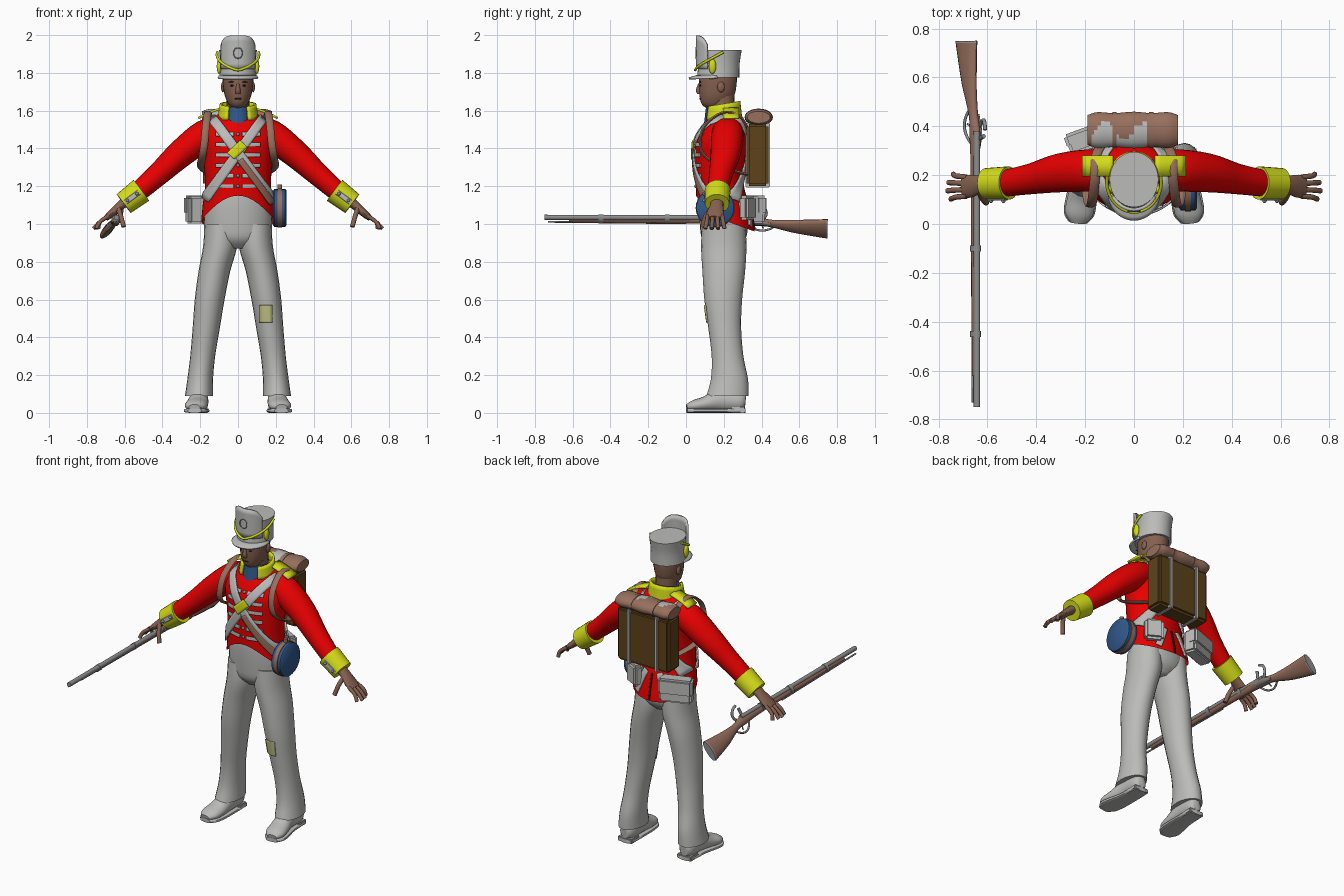
import bpy, bmesh, math
from mathutils import Vector, Matrix

cube = bpy.data.objects.get("Cube")
if cube:
    bpy.data.objects.remove(cube, do_unlink=True)


def material(name, *rgb):
    m = bpy.data.materials.new(name)
    m.use_nodes = True
    m.diffuse_color = (*rgb, 1)
    for node in m.node_tree.nodes:
        if node.type == 'BSDF_PRINCIPLED':
            node.inputs["Base Color"].default_value = (*rgb, 1)
    return m


red = material("scarlet cloth", .85, 0, 0)
grey = material("pale grey cloth", .5, .5, .49)
yellow = material("yellow facing", .66, .72, .01)
brown = material("dark brown canvas", .11, .055, .01)
skin = material("skin", .24, .12, .08)
wood = material("reddish brown", .31, .16, .11)
blue = material("blue paint", .03, .1, .26)
straw = material("straw patch", .56, .56, .25)
metal = material("dull metal", .27, .27, .27)
dark = material("dark brown", .03, .02, .015)


def finish(name, bm, mat, angle=45):
    bmesh.ops.recalc_face_normals(bm, faces=bm.faces[:])
    mesh = bpy.data.meshes.new(name)
    bm.to_mesh(mesh)
    bm.free()
    mesh.materials.append(mat)
    mesh.shade_smooth()
    mesh.set_sharp_from_angle(angle=math.radians(angle))
    obj = bpy.data.objects.new(name, mesh)
    bpy.context.scene.collection.objects.link(obj)
    return obj


def spline(rows, s):
    """Smooth interpolation through rows of x, y, z, radius, radius."""
    last = len(rows) - 1
    i = max(0, min(int(s), last - 1))
    t = s - i
    quad = [rows[max(0, min(last, i + k))] for k in (-1, 0, 1, 2)]
    return [.5 * (2 * b + (c - a) * t + (2 * a - 5 * b + 4 * c - d) * t * t
                  + (3 * b - a - 3 * c + d) * t ** 3) for a, b, c, d in zip(*quad)]


def loft(name, rows, mat, side=None, n=20, sub=4, power=1):
    """Ellipses lofted along a path; level rings when no side vector is given."""
    bm = bmesh.new()
    rings = [spline(rows, k / sub) for k in range((len(rows) - 1) * sub + 1)]
    mids = [Vector(r[:3]) for r in rings]
    loops = []
    for i, r in enumerate(rings):
        u, v = Vector((1, 0, 0)), Vector((0, 1, 0))
        if side:
            t = (mids[min(i + 1, len(mids) - 1)] - mids[max(i - 1, 0)]).normalized()
            v = t.cross(Vector(side)).normalized()
            u = v.cross(t)
        loop = []
        for k in range(n):
            c, s = (math.copysign(abs(w) ** power, w) for w in
                    (math.cos(math.tau * k / n), math.sin(math.tau * k / n)))
            loop.append(bm.verts.new(mids[i] + u * r[3] * c + v * r[4] * s))
        loops.append(loop)
    for a, b in zip(loops, loops[1:]):
        for k in range(n):
            j = (k + 1) % n
            bm.faces.new((a[k], a[j], b[j], b[k]))
    bm.faces.new(loops[0])
    bm.faces.new(loops[-1])
    return finish(name, bm, mat)


def tube(name, points, r, mat, side=(0, 0, 1), flat=None, sub=4):
    return loft(name, [(*p, r, flat or r) for p in points], mat, side, 10, sub)


def sheet(name, f, nu, nv, mat, thick=0, closed=False):
    bm = bmesh.new()
    cols = nu if closed else nu + 1
    grid = [[bm.verts.new(f(i / nu, j / nv)) for j in range(nv + 1)] for i in range(cols)]
    for i in range(nu):
        a, b = grid[i], grid[(i + 1) % cols]
        for j in range(nv):
            bm.faces.new((a[j], b[j], b[j + 1], a[j + 1]))
    obj = finish(name, bm, mat)
    if thick:
        mod = obj.modifiers.new("thickness", 'SOLIDIFY')
        mod.thickness, mod.offset = thick, 0
    return obj


def box(name, pos, size, mat, turn=0, bevel=.01):
    bm = bmesh.new()
    bmesh.ops.create_cube(bm, size=1, matrix=Matrix.LocRotScale(
        Vector(pos), Matrix.Rotation(turn, 3, 'Z'), Vector(size)))
    bmesh.ops.bevel(bm, geom=bm.edges[:], offset=bevel, segments=2, affect='EDGES')
    return finish(name, bm, mat, 60)


def ball(name, pos, size, mat):
    bm = bmesh.new()
    bmesh.ops.create_uvsphere(bm, u_segments=12, v_segments=8, radius=1,
                              matrix=Matrix.LocRotScale(Vector(pos), None, Vector(size)))
    return finish(name, bm, mat, 80)


def section(rows, z):
    i = max(k for k in range(len(rows) - 1) if k == 0 or rows[k][2] <= z)
    return spline(rows, i + (z - rows[i][2]) / (rows[i + 1][2] - rows[i][2]))


def ribbon(name, rows, start, end, width, mat, off=.008, back=False):
    """Band lying on a lofted body, from one (x, z) to another."""
    a, b = Vector(start), Vector(end)
    d = (b - a).normalized()

    def f(u, v):
        x, z = a.lerp(b, u) + Vector((-d.y, d.x)) * width * (v - .5)
        cx, cy, _, rx, ry = section(rows, z)
        c = max(-1, min(1, (x - cx) / rx))
        y = ry * math.sqrt(1 - c * c) + off
        return Vector((cx + c * (rx + off), cy + (y if back else -y), z))
    return sheet(name, f, 20, 4, mat, .008)


# Jacket with a hem cut high in front and long behind
torso = [(0, .205, .95, .2, .16), (0, .195, 1.1, .187, .142), (0, .18, 1.2, .175, .127),
         (0, .18, 1.33, .182, .131), (0, .19, 1.45, .2, .135), (0, .205, 1.53, .17, .112),
         (0, .21, 1.58, .11, .08), (0, .21, 1.61, .07, .06)]


def jacket_point(u, v):
    c, s = math.cos(math.tau * u), math.sin(math.tau * u)
    hem = 1.02 + .13 * s * s if s < 0 else 1.02 - .06 * s
    z = hem + (1.61 - hem) * v
    cx, cy, _, rx, ry = section(torso, z)
    return Vector((rx * c, cy + ry * s, z))


sheet("jacket", jacket_point, 40, 24, red, closed=True)
for z in (1.2, 1.255, 1.31, 1.365, 1.42, 1.475):
    for s in (1, -1):
        ribbon("chest_lace", torso, (s * .022, z), (s * .115, z), .02, grey, .003)
    ball("jacket_button", (0, section(torso, z)[1] - section(torso, z)[4], z), [.009] * 3, metal)

# Crossed belts, plate and flask strap
for s in (1, -1):
    for back in (False, True):
        ribbon("cross_belt", torso, (-s * .13, 1.565), (s * .17, 1.13), .05, grey, .01 + s * .002, back)
    ribbon("coat_turnback", torso, (s * .045, 1.13), (s * .1, .99), .035, grey, .003, True)
ribbon("coat_vent", torso, (0, 1.12), (0, .97), .01, dark, .002, True)
ribbon("flask_strap", torso, (.01, 1.34), (.17, 1.11), .032, wood, .013)
ribbon("belt_plate", torso, (-.035, 1.36), (.028, 1.425), .05, yellow, .018)

# Trousers
loft("trouser_seat", [(0, .2, .87, .06, .07), (0, .2, .92, .16, .115), (0, .2, 1, .18, .127),
                      (0, .19, 1.12, .176, .122), (0, .185, 1.2, .16, .11)], grey, n=28)
leg = [(.207, .22, .09, .074, .112), (.2, .23, .18, .068, .098), (.187, .22, .3, .066, .084),
       (.168, .205, .45, .072, .087), (.15, .197, .6, .079, .1), (.125, .2, .75, .084, .113),
       (.095, .2, .88, .09, .12), (.09, .2, 1, .088, .115)]
shoe = [(.205, .315, .06, .025, .035), (.205, .285, .062, .045, .052), (.207, .18, .066, .05, .058),
        (.216, .1, .047, .058, .04), (.226, .04, .037, .056, .03), (.23, .004, .03, .03, .015)]
hand_rows = [(.58, .165, 1.13, .034, .028), (.625, .162, 1.095, .036, .024),
             (.67, .155, 1.055, .047, .02), (.7, .152, 1.03, .042, .015)]
arm = [(.08, .22, 1.52, .065, .05), (.17, .22, 1.475, .085, .08), (.3, .21, 1.375, .08, .074),
       (.42, .185, 1.265, .063, .061), (.54, .165, 1.16, .054, .052)]
cuff = [(.512, .168, 1.178, .068, .069), (.605, .165, 1.108, .064, .062)]


def flip(rows, s):
    return [(s * r[0], *r[1:]) for r in rows]


for s, label in ((1, "left"), (-1, "right")):
    # Leg and shoe
    loft(label + "_trouser_leg", flip(leg, s), grey)
    loft(label + "_shoe", flip(shoe, s), grey, (1, 0, 0))
    loft(label + "_sole", flip([(x, y, .012, r + .006, .012) for x, y, z, r, h in shoe], s),
         grey, (1, 0, 0), power=.6)
    box(label + "_heel", (s * .205, .275, .015), (.1, .08, .03), grey, bevel=.006)
    # Sleeve, cuff and hand
    loft(label + "_sleeve", flip(arm, s), red, (0, 1, 0), 24)
    loft(label + "_cuff", flip(cuff, s), yellow, (0, 1, 0), 24, 1)
    loft(label + "_cuff_lace", flip([(.525, .1, 1.168, .014, .004), (.596, .101, 1.115, .014, .004)], s),
         grey, (0, 0, 1), 8, 1, .5)
    for x, y, z in ((.535, .095, 1.16), (.585, .095, 1.124), (.58, .165, 1.195)):
        ball(label + "_cuff_button", (s * x, y, z), [.009] * 3, metal)
    loft(label + "_hand", flip(hand_rows, s), skin, (0, 1, 0), 16)
    for k in range(4):
        y = .114 + .026 * k
        reach = (.75, .765, .76, .74)[k]
        tube(label + "_finger", [(s * .685, y, 1.043), (s * .73, y - .004 + .003 * k, 1.012),
                                 (s * reach, y - .012 + .008 * k, .975)], .011, skin, (0, 1, 0))
    tube(label + "_thumb", [(s * .635, .135, 1.085), (s * .62, .105, 1.04),
                            (s * .605, .088, .985)], .013, skin, (0, 1, 0))
    # Shoulder strap and knapsack harness
    sheet(label + "_epaulette", lambda u, v: Vector((
        s * (.085 + .125 * u), .195 + .085 * v, 1.612 - .03 * u - .022 * u * u)), 6, 2, yellow, .012)
    harness = [(.13, .33, 1.5), (.155, .28, 1.575), (.16, .19, 1.588), (.17, .1, 1.52),
               (.178, .075, 1.43), (.188, .1, 1.36), (.195, .2, 1.3), (.14, .33, 1.26)]
    tube(label + "_harness_strap", flip(harness, s), .02, wood, (1, 0, 0), .008)
    # Ears, eyes and brows
    ball(label + "_ear", (s * .08, .185, 1.725), (.01, .02, .028), skin)
    ball(label + "_eye", (s * .032, .077, 1.733), (.011, .005, .005), dark)
    ball(label + "_brow", (s * .034, .076, 1.752), (.018, .005, .004), dark)
    ball(label + "_cap_tassel", (s * .1, .14, 1.835), (.013, .02, .04), yellow)
ribbon("knee_patch", leg, (.148, .48), (.148, .57), .065, straw, .003)

# Head, neckcloth and collar
loft("neck", [(0, .2, 1.53, .06, .06), (0, .19, 1.7, .06, .065)], skin)
loft("head", [(0, .14, 1.612, .025, .03), (0, .15, 1.635, .05, .067), (0, .163, 1.68, .07, .092),
              (0, .168, 1.74, .08, .1), (0, .17, 1.8, .082, .1)], skin, n=24)
loft("nose", [(0, .073, 1.745, .007, .008), (0, .068, 1.71, .013, .016),
              (0, .069, 1.688, .012, .01)], skin, n=10)
ball("mouth", (0, .076, 1.663), (.022, .005, .004), dark)
loft("neckcloth", [(0, .185, 1.53, .078, .09), (0, .18, 1.62, .062, .074)], blue)


def collar_point(u, v):
    a = math.radians(-58 + 296 * u)
    r = .102 - .012 * v
    return Vector((r * math.cos(a), .195 + r * math.sin(a) * .95,
                   1.55 + v * (.085 + .015 * math.sin(a))))


sheet("collar", collar_point, 28, 4, yellow, .014)

# Tall cap with peak, front plate and cord
loft("cap", [(0, .17, 1.775, .1, .112), (0, .175, 1.85, .095, .109), (0, .182, 1.92, .1, .113)], grey, n=32)


def around_cap(deg, grow, z):
    a = math.radians(deg)
    return Vector(((.098 + grow) * math.sin(a), .175 - (.112 + grow) * math.cos(a), z))


sheet("cap_peak", lambda u, v: around_cap(170 * u - 85, .048 * v * math.sin(math.pi * u),
                                          1.785 - .014 * v), 24, 3, grey, .01)
sheet("cap_front_plate", lambda u, v: around_cap(
    116 * u - 58, .004, 1.82 + v * (.178 - .05 * abs(2 * u - 1) ** 4)), 20, 6, grey, .014)
tube("cap_cord", [around_cap(d, .014, 1.815 + .095 * abs(d / 100) ** 1.3)
                  for d in range(-100, 101, 20)], .007, yellow)
tube("cap_badge", [Vector((.024 * math.sin(k * math.pi / 6), .052, 1.905 + .028 * math.cos(k * math.pi / 6)))
                   for k in range(13)], .003, metal, (0, 1, 0))

# Knapsack with rolled blanket
box("knapsack", (-.005, .378, 1.365), (.36, .118, .33), brown, bevel=.014)
for x in (-.1, .09):
    box("knapsack_strap", (x, .379, 1.365), (.022, .13, .342), grey, bevel=.004)
roll = loft("blanket_roll", [(x, .385, 1.565, .073 + w, .044 + w) for x, w in
                             ((-.19, -.012), (-.15, 0), (-.08, -.004), (0, .002), (.07, -.004), (.14, 0), (.18, -.012))],
            wood, (0, 1, 0), 24)
roll.data.materials.append(grey)
for p in roll.data.polygons:
    c = p.center
    if c.z > 1.57 and c.y < .385 + .03 * math.sin(c.x * 40) and -.17 < c.x < .06:
        p.material_index = 1
for x in (-.08, .07):
    loft("blanket_strap", [(x - .009, .385, 1.565, .073, .044), (x + .009, .385, 1.565, .073, .044)],
         wood, (0, 1, 0), 24, 1)

# Cartridge pouch and haversack
box("cartridge_pouch", (-.18, .35, 1.075), (.19, .08, .145), grey, .35, .012)
box("pouch_flap", (-.187, .369, 1.1), (.2, .06, .1), grey, .35, .012)
box("haversack", (.125, .325, 1.085), (.11, .06, .13), grey, -.5, .015)

# Round water flask
loft("flask", [(.185, .155, 1.085, .09, .09), (.192, .155, 1.085, .1, .1),
               (.25, .155, 1.085, .1, .1), (.257, .155, 1.085, .092, .092)], blue, (0, 1, 0), 28, 1)
loft("flask_band", [(.209, .155, 1.085, .104, .104), (.233, .155, 1.085, .104, .104)],
     wood, (0, 1, 0), 28, 1)
tube("flask_stopper", [(.221, .155, 1.18), (.221, .155, 1.21)], .012, wood, (1, 0, 0), sub=1)

# Musket, rolled outwards in the right hand
roll_axis = (.64, 0, .77)
loft("musket_stock", [(-.651, -.62, 1.022, .013, .012), (-.651, -.2, 1.02, .017, .014),
                      (-.651, .2, 1.018, .02, .016), (-.651, .36, 1.015, .028, .018),
                      (-.658, .45, 1.003, .022, .017), (-.675, .58, .987, .042, .021),
                      (-.686, .745, .975, .064, .023)], wood, roll_axis, 16)
loft("butt_plate", [(-.686, .742, .975, .065, .024), (-.686, .75, .975, .063, .022)],
     metal, roll_axis, 16, 1)
tube("musket_barrel", [(-.643, -.75, 1.035), (-.643, .38, 1.033)], .014, metal, sub=1)
tube("ramrod", [(-.66, -.73, 1.012), (-.663, 0, 1.004)], .005, metal, sub=1)
for y in (-.45, -.1, .18):
    loft("barrel_band", [(-.649, y - .012, 1.026, .027, .019), (-.649, y + .012, 1.026, .027, .019)],
         metal, roll_axis, 16, 1)
loft("lock_plate", [(-.636, .32, 1.008, .012, .005), (-.634, .38, 1.006, .017, .007),
                    (-.64, .45, .996, .008, .005)], metal, roll_axis, 10)
tube("hammer", [(-.632, .4, 1.015), (-.618, .425, 1.05), (-.612, .415, 1.085),
                (-.61, .385, 1.1)], .008, metal, (1, 0, 0))
tube("flint_pan", [(-.63, .35, 1.035), (-.615, .36, 1.075)], .009, metal, (1, 0, 0))
tube("trigger_guard", [(-.667, .33, .998), (-.685, .36, .975), (-.695, .4, .965),
                       (-.688, .44, .972), (-.672, .47, .988)], .006, metal, (1, 0, 0))
tube("trigger", [(-.668, .4, .995), (-.682, .41, .978)], .004, metal, (1, 0, 0))
